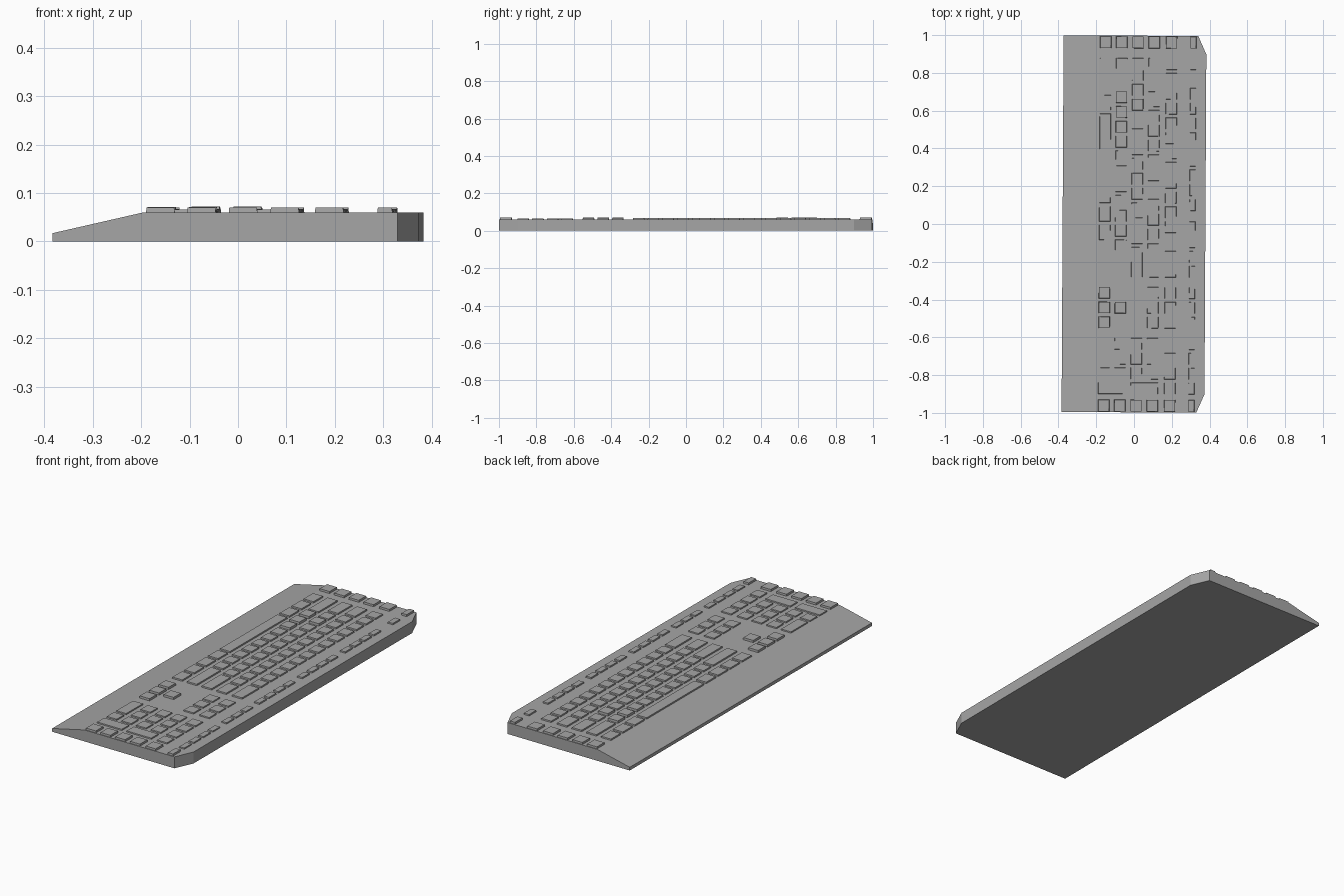
import bpy, bmesh
from mathutils import Matrix

cube = bpy.data.objects.get("Cube")
if cube:
    bpy.data.objects.remove(cube)

grey = bpy.data.materials.new("plain_grey")
grey.use_nodes = True
colour = (0.38, 0.38, 0.38, 1)
grey.diffuse_color = colour
grey.node_tree.nodes["Principled BSDF"].inputs["Base Color"].default_value = colour

TILT = Matrix.Rotation(-0.0055, 4, "Z")   # the whole board sits slightly askew
DECK = 0.06
ROWS = [-0.155, -0.07, 0.016, 0.102, 0.194, 0.309]   # space row up to function row
DEPTHS = [0.06] * 5 + [0.032]
PITCH = 0.0785
GAP = 0.017


def finish(name, bm):
    bmesh.ops.recalc_face_normals(bm, faces=bm.faces)
    bm.transform(TILT)
    mesh = bpy.data.meshes.new(name)
    bm.to_mesh(mesh)
    bm.free()
    mesh.materials.append(grey)
    obj = bpy.data.objects.new(name, mesh)
    bpy.context.collection.objects.link(obj)


def add_key(bm, x, y, depth, width, top):
    """A block with a slightly smaller top."""
    bottom = DECK - 0.004
    made = bmesh.ops.create_cube(bm, size=1)["verts"]
    for v in made:
        inset = 0.003 if v.co.z > 0 else 0
        v.co.x = x + v.co.x * (depth - inset)
        v.co.y = y + v.co.y * (width - inset)
        v.co.z = top if v.co.z > 0 else bottom


def add_row(bm, row, left, widths, top, raised=()):
    """Keys run from the typist's left (+y); negative widths are gaps."""
    y = left
    for i, w in enumerate(widths):
        span = abs(w) * PITCH
        if w > 0:
            height = 0.072 if i in raised else top
            add_key(bm, ROWS[row], y - span / 2, DEPTHS[row], span - GAP, height)
        y -= span


# Body: flat deck, sloping palm rest and clipped rear corners
bm = bmesh.new()
half = [(-0.378, 0.997, 0.017), (-0.19, 0.997, DECK),
        (0.335, 0.997, DECK), (0.378, 0.9, DECK)]
outline = half + [(x, -y, z) for x, y, z in reversed(half)]
upper = [bm.verts.new(p) for p in outline]
lower = [bm.verts.new((x, y, 0)) for x, y, z in outline]
n = len(outline)
for i in range(n):
    j = (i + 1) % n
    bm.faces.new((upper[i], upper[j], lower[j], lower[i]))
bm.faces.new(lower)
bm.faces.new(upper[1:-1])
bm.faces.new((upper[0], upper[1], upper[-2], upper[-1]))
finish("body", bm)

# Main block
bm = bmesh.new()
LEFT = 0.887
main = [
    [1.25] * 3 + [6.25] + [1.25] * 4,
    [2.25] + [1] * 10 + [2.75],
    [1.75] + [1] * 11 + [2.25],
    [1.5] + [1] * 12 + [1.5],
    [1] * 13 + [2],
    [1, -1] + [1] * 4 + [-0.5] + [1] * 4 + [-0.5] + [1] * 4,
]
raised = {1: (1, 2, 3), 2: (2,)}
for row, widths in enumerate(main):
    add_row(bm, row, LEFT, widths, 0.067, raised.get(row, ()))
finish("main_keys", bm)

# Navigation cluster and raised arrow keys
bm = bmesh.new()
for row in (3, 4, 5):
    add_row(bm, row, -0.325, [1] * 3, 0.066)
finish("navigation_keys", bm)
bm = bmesh.new()
add_row(bm, 0, -0.325, [1] * 3, 0.071)
add_row(bm, 1, -0.325, [-1, 1], 0.071)
finish("arrow_keys", bm)

# Number pad with a double-width zero and two tall keys
bm = bmesh.new()
PAD = -0.595
for row, widths in enumerate([[2, 1], [1] * 3, [1] * 3, [1] * 3, [1] * 4, [1] * 4]):
    add_row(bm, row, PAD, widths, 0.066)
for low in (0, 2):
    add_key(bm, (ROWS[low] + ROWS[low + 1]) / 2, PAD - 3.5 * PITCH,
            0.146, PITCH - GAP, 0.066)
finish("number_pad_keys", bm)

# Extra key column along each end
for name, side in (("left_end_keys", 1), ("right_end_keys", -1)):
    bm = bmesh.new()
    for x, depth in zip(ROWS, DEPTHS):
        add_key(bm, x, side * 0.962, depth, 0.064, 0.07)
    finish(name, bm)
